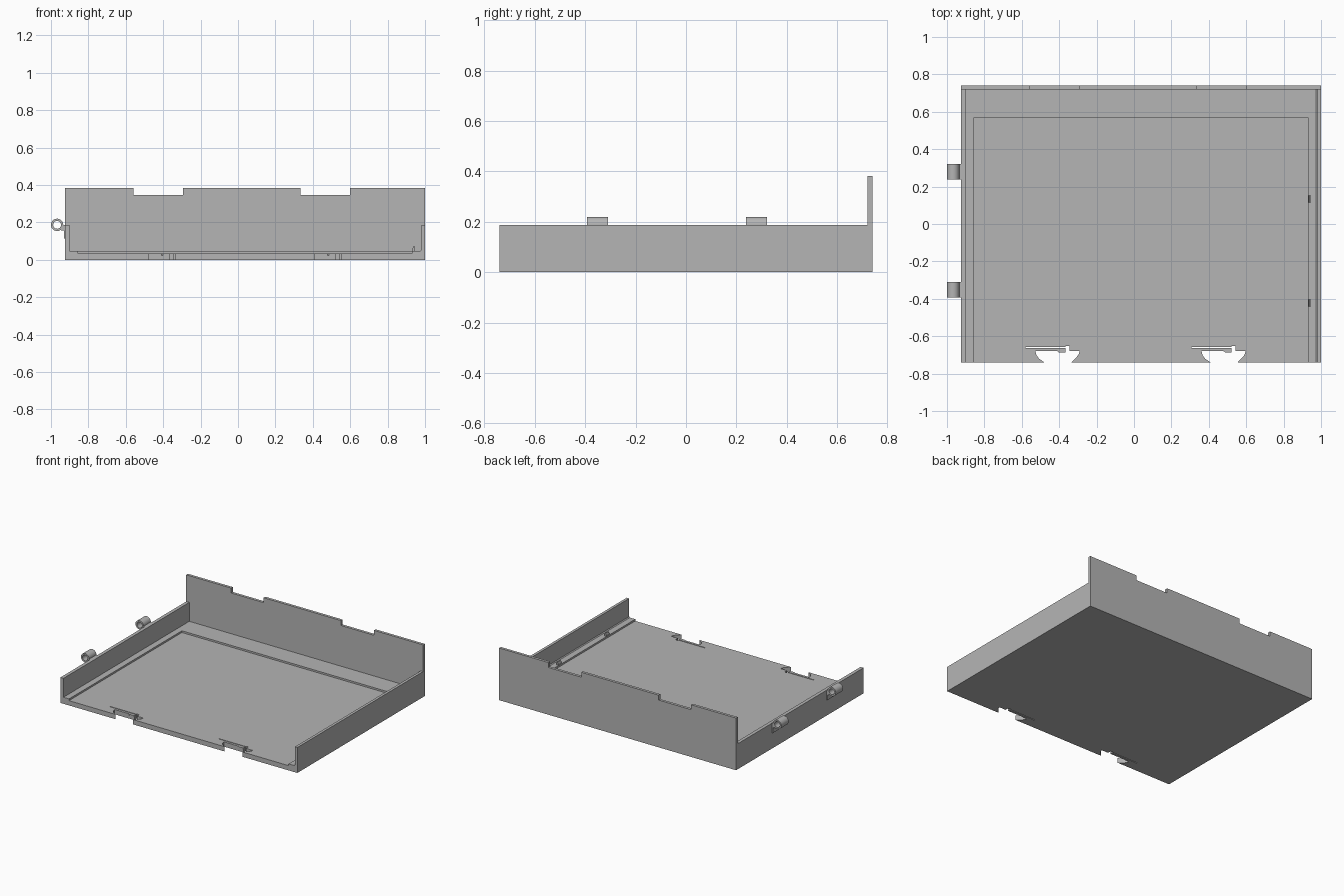
import bpy, bmesh, math
from mathutils import Vector

old = bpy.data.objects.get("Cube")
if old:
    bpy.data.objects.remove(old, do_unlink=True)

grey = bpy.data.materials.new("mid grey")
grey.use_nodes = True
colour = (0.46, 0.46, 0.46, 1)
grey.diffuse_color = colour
grey.node_tree.nodes["Principled BSDF"].inputs["Base Color"].default_value = colour


def finish(name, bm):
    bmesh.ops.recalc_face_normals(bm, faces=bm.faces)
    mesh = bpy.data.meshes.new(name)
    bm.to_mesh(mesh)
    bm.free()
    mesh.materials.append(grey)
    obj = bpy.data.objects.new(name, mesh)
    bpy.context.collection.objects.link(obj)
    return obj


def prism(name, outline, axis, start, end):
    """Extrude a 2D outline along an axis: x (y,z), y (x,z) or z (x,y)."""
    bm = bmesh.new()
    i = "xyz".index(axis)

    def place(p, d):
        c = list(p)
        c.insert(i, d)
        return c
    face = bm.faces.new([bm.verts.new(place(p, start)) for p in outline])
    out = bmesh.ops.extrude_face_region(bm, geom=[face])
    move = Vector(place((0, 0), end - start))
    bmesh.ops.translate(bm, vec=move,
                        verts=[v for v in out["geom"] if isinstance(v, bmesh.types.BMVert)])
    return finish(name, bm)


def box(name, x, y, z):
    return prism(name, [(x[0], y[0]), (x[1], y[0]), (x[1], y[1]), (x[0], y[1])], "z", *z)


def tube(name, x, z, y0, y1, outer, inner, n=32):
    bm = bmesh.new()
    rings = []
    for r, y in ((outer, y0), (outer, y1), (inner, y1), (inner, y0)):
        rings.append([bm.verts.new((x + r * math.cos(math.tau * k / n), y,
                                    z + r * math.sin(math.tau * k / n))) for k in range(n)])
    for a, b in zip(rings, rings[1:] + rings[:1]):
        for k in range(n):
            m = (k + 1) % n
            bm.faces.new((a[k], a[m], b[m], b[k]))
    obj = finish(name, bm)
    bpy.ops.object.select_all(action="DESELECT")
    obj.select_set(True)
    bpy.context.view_layer.objects.active = obj
    bpy.ops.object.shade_smooth_by_angle(angle=math.radians(35))


LEFT, RIGHT, FRONT, BACK = -0.925, 1.0, -0.74, 0.74
IN_L, IN_R, IN_B = -0.855, 0.93, 0.57
FLOOR, LEDGE, SIDE, TOP, WALL_Y = 0.035, 0.048, 0.187, 0.383, 0.72

# Floor panel with two latch cut-outs and flexible tongues along the front
floor = [(IN_L, FRONT)]
for s in (0, 0.888):
    floor += [(s + x, y) for x, y in (
        (-0.479, FRONT), (-0.508, -0.72), (-0.522, -0.70), (-0.527, -0.68),
        (-0.366, -0.68), (-0.366, -0.663), (-0.58, -0.663), (-0.58, -0.657),
        (-0.366, -0.657), (-0.366, -0.652), (-0.345, -0.652), (-0.345, -0.68),
        (-0.291, -0.68), (-0.297, -0.70), (-0.334, FRONT))]
floor += [(IN_R, FRONT), (IN_R, IN_B), (IN_L, IN_B)]
prism("floor_panel", floor, "z", 0, FLOOR)

# Side walls, each with its raised ledge
prism("right_side_wall", [(LEFT, 0), (IN_L, 0), (IN_L, LEDGE), (-0.9, LEDGE),
                          (-0.9, SIDE), (LEFT, SIDE)], "y", FRONT, WALL_Y)
prism("left_side_wall", [(RIGHT, 0), (IN_R, 0), (IN_R, LEDGE), (0.974, LEDGE),
                         (0.98, 0.054), (0.98, SIDE), (RIGHT, SIDE)], "y", FRONT, WALL_Y)

# Back ledge and tall back wall with two notches in its top edge
box("back_ledge", (IN_L, IN_R), (IN_B, WALL_Y), (0, LEDGE))
wall = [(LEFT, 0), (RIGHT, 0), (RIGHT, TOP)]
for a, b in ((0.6, 0.333), (-0.295, -0.56)):
    wall += [(a, TOP), (a, 0.347), (b, 0.347), (b, TOP)]
wall.append((LEFT, TOP))
prism("back_wall", wall, "y", WALL_Y, BACK)

# Hinge barrels with arms and mounting plates
for n, y in (("front", -0.352), ("back", 0.28)):
    y0, y1 = y - 0.042, y + 0.042
    tube(n + "_hinge_barrel", -0.967, 0.187, y0, y1, 0.033, 0.021)
    box(n + "_hinge_arm", (-0.946, -0.92), (y0, y1), (0.156, 0.186))
    box(n + "_hinge_plate", (-0.931, -0.92), (y0, y1), (0.115, 0.186))

# Small hooked tabs on the ledge
for n, y in (("front", -0.423), ("back", 0.133)):
    prism(n + "_tab", [(0.933, LEDGE - 0.01), (0.945, LEDGE - 0.01), (0.945, 0.07),
                       (0.937, 0.07), (0.933, 0.06)], "y", y - 0.019, y + 0.019)

# Latch nubs on the tongue tips
for n, s in (("right", 0), ("left", 0.888)):
    prism(n + "_latch_nub", [(s - 0.41, -0.679), (s - 0.402, -0.686),
                             (s - 0.366, -0.686), (s - 0.366, -0.679)], "z", 0.024, FLOOR)
